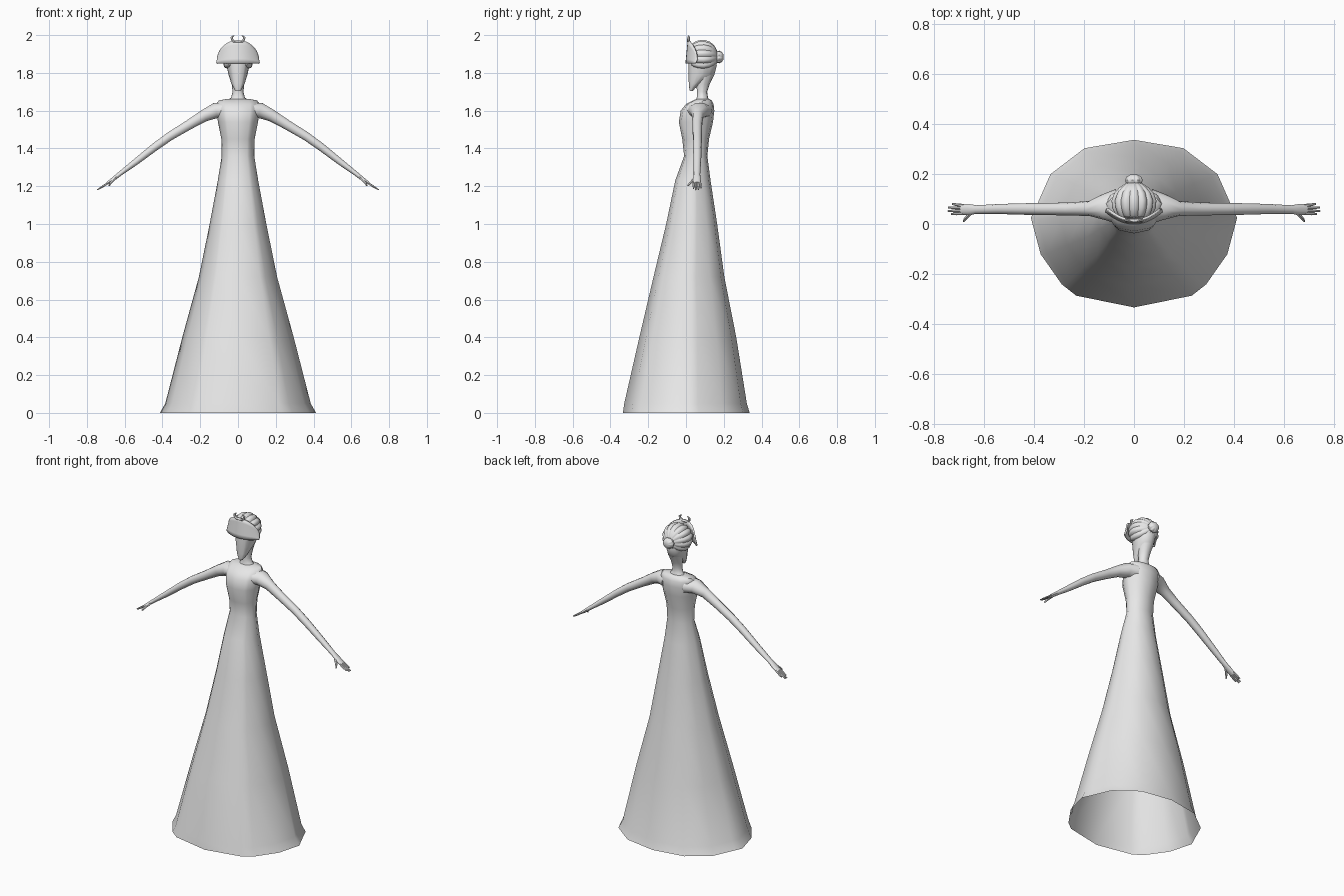
import bpy, bmesh, math
from mathutils import Vector

if "Cube" in bpy.data.objects:
    bpy.data.objects.remove(bpy.data.objects["Cube"])

mat = bpy.data.materials.new("plain grey")
mat.diffuse_color = (0.8, 0.8, 0.8, 1)
mat.use_nodes = True
mat.node_tree.nodes["Principled BSDF"].inputs["Base Color"].default_value = mat.diffuse_color


def finish(name, bm, angle=50, mirror=False):
    bmesh.ops.recalc_face_normals(bm, faces=bm.faces[:])
    me = bpy.data.meshes.new(name)
    bm.to_mesh(me)
    bm.free()
    me.materials.append(mat)
    ob = bpy.data.objects.new(name, me)
    bpy.context.collection.objects.link(ob)
    bpy.ops.object.select_all(action='DESELECT')
    ob.select_set(True)
    bpy.context.view_layer.objects.active = ob
    bpy.ops.object.shade_smooth_by_angle(angle=math.radians(angle))
    if mirror:
        ob.modifiers.new("mirror", 'MIRROR').use_mirror_merge = False
    return ob


def loft(name, rings, caps=(True, True), **kw):
    """Skin a list of closed rings that share a point count."""
    bm = bmesh.new()
    vs = [[bm.verts.new(p) for p in r] for r in rings]
    n = len(rings[0])
    for a, b in zip(vs, vs[1:]):
        for i in range(n):
            j = (i + 1) % n
            bm.faces.new((a[i], a[j], b[j], b[i]))
    for cap, ring in zip(caps, (vs[0], vs[-1])):
        if cap:
            bm.faces.new(ring)
    return finish(name, bm, **kw)


def tube(name, stations, n=8, **kw):
    """Stations are (x, y, z, side radius, thickness radius)."""
    pts = [Vector(s[:3]) for s in stations]
    rings = []
    for i, (p, s) in enumerate(zip(pts, stations)):
        d = (pts[min(i + 1, len(pts) - 1)] - pts[max(i - 1, 0)]).normalized()
        ref = Vector((0, 1, 0)) if abs(d.y) < 0.7 else Vector((1, 0, 0))
        up = d.cross(ref).normalized()
        side = up.cross(d)
        rings.append([p + side * s[3] * math.cos(t) + up * s[4] * math.sin(t)
                      for t in (2 * math.pi * k / n for k in range(n))])
    return loft(name, rings, **kw)


# Gown and bodice: one faceted hem outline, rescaled up to the neckline
half = [(0, 1), (.48, .9), (.81, .59), (.95, .2), (1, .07),
        (.905, -.365), (.70, -.725), (.56, -.86), (0, -1)]
outline = half + [(-x, y) for x, y in half[-2:0:-1]]
levels = [  # z, half width, front y, back y
    (0, .413, -.334, .337), (.05, .385, -.327, .322), (.40, .295, -.247, .266),
    (.72, .207, -.172, .203), (1.0, .150, -.105, .165), (1.23, .107, -.057, .13),
    (1.36, .086, -.01, .113), (1.45, .088, -.02, .122), (1.54, .106, -.038, .143),
    (1.60, .116, -.028, .15), (1.635, .116, .0, .146), (1.655, .10, .04, .135),
    (1.663, .05, .058, .12)]


def body_ring(z, w, f, b):
    return [(x * w, (f + b) / 2 + y * (b - f) / 2, z) for x, y in outline]


loft("gown", [body_ring(*l) for l in levels], caps=(False, True))

# Neck
loft("neck", [body_ring(*l) for l in [
    (1.65, .06, .05, .125), (1.67, .036, .057, .116), (1.70, .029, .058, .112),
    (1.74, .033, .055, .125), (1.79, .042, .05, .15)]])

# Head: flat-fronted face tapering to a narrow chin
loft("head", [body_ring(*l) for l in [
    (1.705, .014, .02, .036), (1.72, .023, .017, .05), (1.745, .036, .015, .085),
    (1.79, .05, .012, .15), (1.84, .061, .012, .163), (1.90, .066, .016, .155),
    (1.945, .05, .025, .13)]])

# Swept-back hair: ridged strands running back towards the bun


def strand_rings(stations, cz, lobes, depth):
    n = lobes * 6
    return [[(rx * m * math.cos(t), y, cz + rz * m * math.sin(t))
             for t, m in ((2 * math.pi * k / n,
                           1 - depth + depth * abs(math.sin(math.pi * k / 6)))
                          for k in range(n))] for y, rx, rz in stations]


loft("hair", strand_rings([
    (.028, .066, .062), (.04, .078, .075), (.065, .089, .086), (.095, .092, .089),
    (.125, .080, .080), (.148, .058, .062), (.163, .033, .036), (.17, .012, .012)],
    1.886, 14, .09), angle=40)
loft("bun", strand_rings([
    (.155, .022, .022), (.162, .032, .03), (.176, .036, .034), (.19, .029, .027),
    (.198, .014, .014)], 1.884, 9, .08), angle=40)

# Headdress: bowed half-disc plate over the brow
bm = bmesh.new()
cols, rows = 16, 5
grid = []
for i in range(cols + 1):
    u = math.sin((i / cols - .5) * math.pi)
    top = .02 + .103 * math.sqrt(max(0, 1 - u * u))
    grid.append([bm.verts.new((.112 * u * (1 - .05 * j / rows), .002 + .048 * u * u
                               + .012 * j / rows, 1.85 + top * j / rows))
                 for j in range(rows + 1)])
for a, b in zip(grid, grid[1:]):
    for j in range(rows):
        bm.faces.new((a[j], b[j], b[j + 1], a[j + 1]))
plate = finish("headdress_plate", bm)
solid = plate.modifiers.new("thickness", 'SOLIDIFY')
solid.thickness, solid.offset = .01, 0

# Crescent ornament, half modelled and mirrored
tube("headdress_crescent", [
    (0, .014, 1.962, .007, .007), (.02, .014, 1.966, .008, .008),
    (.032, .014, 1.976, .008, .008), (.033, .014, 1.987, .007, .007),
    (.026, .014, 1.995, .004, .004), (.018, .014, 1.997, .002, .002)], n=6, mirror=True)

# Arm with shoulder and palm
tube("arm", [
    (.07, .07, 1.60, .07, .045), (.12, .068, 1.60, .052, .043),
    (.18, .062, 1.573, .03, .033), (.26, .06, 1.525, .026, .027),
    (.36, .06, 1.465, .024, .024), (.44, .06, 1.408, .023, .022),
    (.54, .06, 1.33, .02, .018), (.63, .058, 1.262, .017, .012),
    (.66, .058, 1.238, .022, .011), (.692, .058, 1.215, .021, .008)],
    n=10, mirror=True)

# Four fingers and a thumb
for i, (y0, y1, x1) in enumerate([(.042, .04, .732), (.053, .052, .745),
                                  (.064, .066, .744), (.074, .08, .728)]):
    z1 = 1.215 - (x1 - .69) * .62
    tube("finger_%d" % (i + 1), [
        (.682, y0, 1.222, .006, .006), ((.69 + x1) / 2, (y0 + y1) / 2, (1.215 + z1) / 2, .006, .006),
        (x1, y1, z1, .0035, .0035)], n=6, mirror=True)
tube("thumb", [(.645, .05, 1.247, .008, .008), (.664, .034, 1.228, .008, .008),
               (.676, .02, 1.214, .006, .006), (.682, .01, 1.203, .004, .004)],
     n=6, mirror=True)
